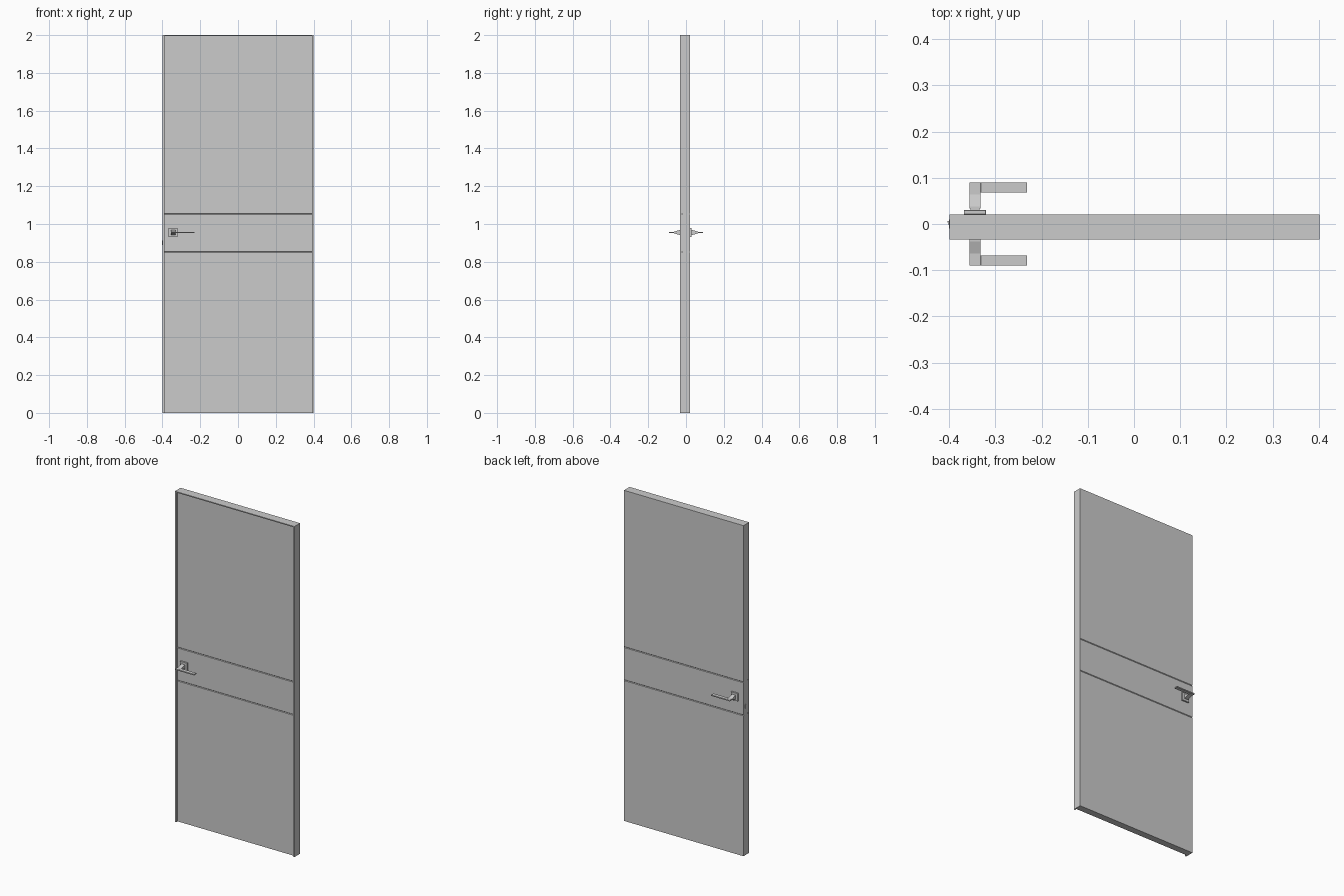
import bpy, bmesh
from mathutils import Vector

if "Cube" in bpy.data.objects:
    bpy.data.objects.remove(bpy.data.objects["Cube"])

CX = 0.001             # leaf centre; the latch sticks out on the left
HALF, TOP = 0.4, 2.0
FACE, LIP_Y = 0.0205, -0.033
HX, HZ = -0.344, 0.955  # handle axis


def prism(name, pts, to3d, a, b):
    """Extrude a 2D outline between a and b; to3d maps (u, v, depth) to a point."""
    bm = bmesh.new()
    face = bm.faces.new([bm.verts.new(to3d(u, v, a)) for u, v in pts])
    ext = bmesh.ops.extrude_face_region(bm, geom=[face])
    move = Vector(to3d(0, 0, b)) - Vector(to3d(0, 0, a))
    bmesh.ops.translate(bm, vec=move,
                        verts=[g for g in ext["geom"] if isinstance(g, bmesh.types.BMVert)])
    bmesh.ops.recalc_face_normals(bm, faces=bm.faces)
    me = bpy.data.meshes.new(name)
    bm.to_mesh(me)
    bm.free()
    ob = bpy.data.objects.new(name, me)
    bpy.context.collection.objects.link(ob)
    return ob


def along_x(u, v, d): return (d, u, v)
def along_y(u, v, d): return (u, d, v)


def box(name, x0, x1, y0, y1, z0, z1, bevel=0):
    ob = prism(name, [(x0, z0), (x1, z0), (x1, z1), (x0, z1)], along_y, y0, y1)
    if bevel:
        m = ob.modifiers.new("edge", 'BEVEL')
        m.width, m.segments = bevel, 1
    return ob


# Door leaf: side profile with two V grooves on each face
def face_line(y, inward):
    pts = [(y, 0)]
    for z in (0.852, 1.052):
        pts += [(y, z - 0.003), (y + inward * 0.003, z), (y, z + 0.003)]
    return pts + [(y, TOP)]

profile = face_line(-FACE, 1) + face_line(FACE, -1)[::-1]
prism("door_leaf", profile, along_x, CX - HALF, CX + HALF)

# Raised lip around sides and top of the front
W, T = HALF - 0.009, TOP - 0.006
outline = [(-HALF, 0), (-HALF, TOP), (HALF, TOP), (HALF, 0),
           (W, 0), (W, T), (-W, T), (-W, 0)]
prism("front_lip", [(x + CX, z) for x, z in outline], along_y, LIP_Y, -FACE)

# Handles, one on each face
for side, s in (("front", -1), ("back", 1)):
    def yy(a, b): return sorted((s * a, s * b))
    box(side + "_rosette", HX - 0.024, HX + 0.024, *yy(FACE, 0.030),
        HZ - 0.024, HZ + 0.024, 0.0008)
    box(side + "_collar", HX - 0.010, HX + 0.010, *yy(0.029, 0.033), HZ - 0.010, HZ + 0.010)
    # neck narrows from a square base to a thin blade
    upper = [(0.033, 0.012), (0.038, 0.012), (0.064, 0.0035), (0.09, 0.0035)]
    neck = [(s * y, HZ + h) for y, h in upper] + [(s * y, HZ - h) for y, h in upper[::-1]]
    prism(side + "_handle_neck", neck, along_x, HX - 0.012, HX + 0.012)
    box(side + "_lever", HX + 0.012, HX + 0.113, *yy(0.068, 0.09),
        HZ - 0.0035, HZ + 0.0035, 0.0006)

# Lock plate and slanted latch on the left edge
E = CX - HALF
box("lock_plate", E - 0.0006, E + 0.002, -0.010, 0.010, 0.85, 0.95)
latch = [(E, -0.006), (E - 0.004, 0.004), (E - 0.004, 0.006), (E, 0.006)]
prism("latch", latch, lambda u, v, d: (u, v, d), 0.888, 0.912)
